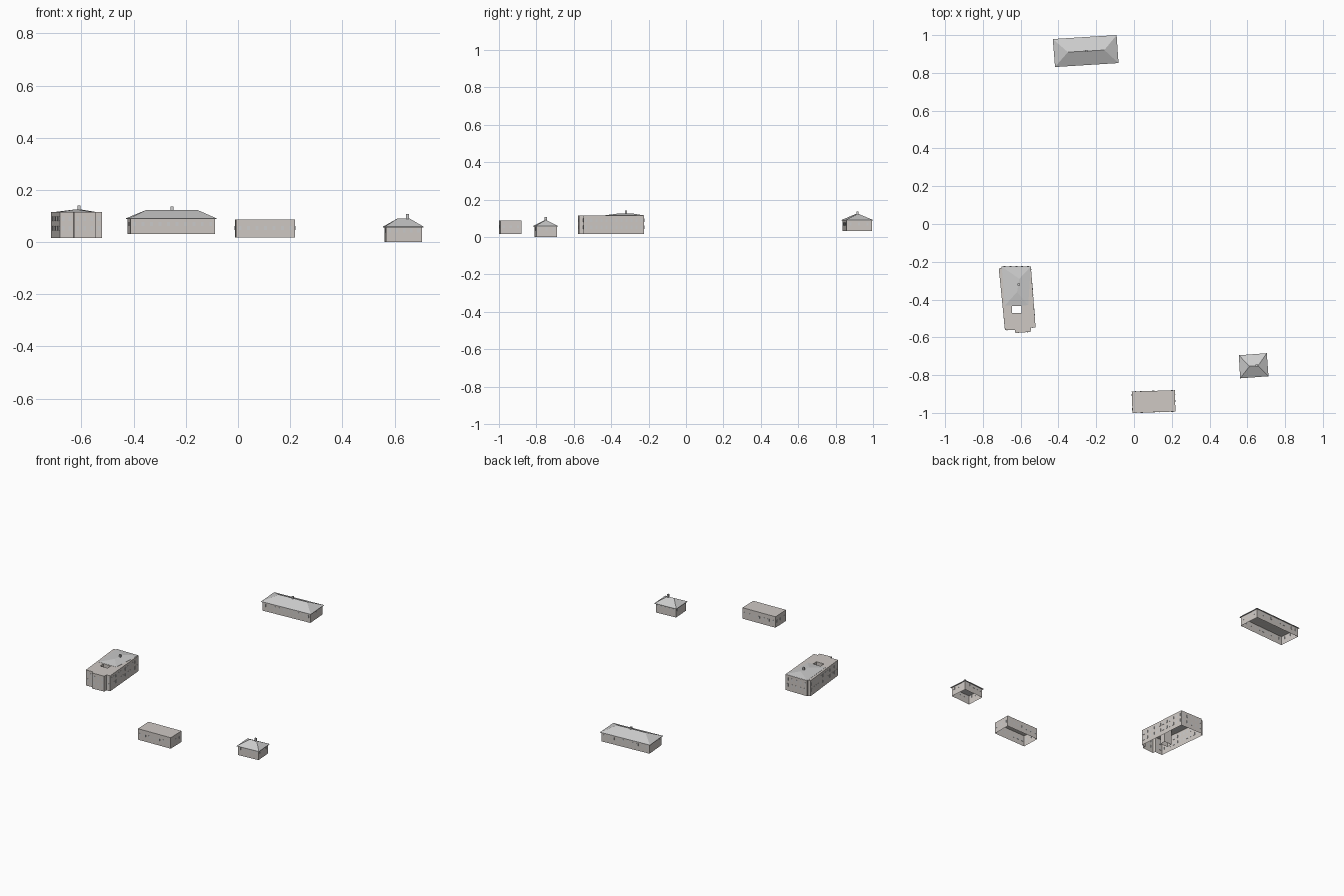
import bpy, bmesh
from mathutils import Vector

if "Cube" in bpy.data.objects:
    bpy.data.objects.remove(bpy.data.objects["Cube"])

wall_mat = bpy.data.materials.new("warm_grey_wall")
wall_mat.diffuse_color = (0.62, 0.58, 0.55, 1)
wall_mat.use_nodes = True
wall_mat.node_tree.nodes["Principled BSDF"].inputs["Base Color"].default_value = wall_mat.diffuse_color


def finish(bm, name, mat=None):
    bmesh.ops.recalc_face_normals(bm, faces=bm.faces)
    me = bpy.data.meshes.new(name)
    bm.to_mesh(me)
    bm.free()
    ob = bpy.data.objects.new(name, me)
    bpy.context.collection.objects.link(ob)
    if mat:
        me.materials.append(mat)
    return ob


def inset(poly, d):
    """Shrink a four-cornered outline towards its middle."""
    c = sum((Vector(p) for p in poly), Vector((0, 0))) / len(poly)
    u = (Vector(poly[1]) - Vector(poly[0])).normalized()
    v = Vector((-u.y, u.x))
    out = []
    for p in poly:
        r = Vector(p) - c
        a, b = r.dot(u), r.dot(v)
        out.append(c + u * (a - d * (1 if a > 0 else -1)) + v * (b - d * (1 if b > 0 else -1)))
    return out


def shell(name, poly, z0, z1, hole=None):
    """Thin walls, open below, with a flat top that may have a light well."""
    bm = bmesh.new()
    rim = []
    for loop in [poly] + ([hole] if hole else []):
        lo = [bm.verts.new((*p, z0)) for p in loop]
        hi = [bm.verts.new((*p, z1)) for p in loop]
        for i in range(len(loop)):
            j = (i + 1) % len(loop)
            bm.faces.new((lo[i], lo[j], hi[j], hi[i]))
            rim.append(bm.edges.get((hi[i], hi[j])))
    bmesh.ops.triangle_fill(bm, edges=rim, use_beauty=True)
    return finish(bm, name, wall_mat)


def hip_roof(name, poly, ridge, z, top, t=0.003):
    """Hip roof; poly starts front-left, counter-clockwise, ridge joins sides 3-0 and 1-2."""
    bm = bmesh.new()
    lo = [bm.verts.new((*p, z - t)) for p in poly]
    hi = [bm.verts.new((*p, z)) for p in poly]
    a, b = [bm.verts.new((*p, top)) for p in ridge]
    bm.faces.new(lo)
    for i in range(4):
        j = (i + 1) % 4
        bm.faces.new((lo[i], lo[j], hi[j], hi[i]))
    bm.faces.new((hi[0], hi[1], b, a))
    bm.faces.new((hi[1], hi[2], b))
    bm.faces.new((hi[2], hi[3], a, b))
    bm.faces.new((hi[3], hi[0], a))
    return finish(bm, name)


def add_box(bm, c, u, size):
    v = Vector((-u.y, u.x))
    vs = bmesh.ops.create_cube(bm, size=1)["verts"]
    for w in vs:
        p = u * (w.co.x * size[0]) + v * (w.co.y * size[1])
        w.co = Vector((c[0] + p.x, c[1] + p.y, c[2] + w.co.z * size[2]))


def chimney(name, x, y, z0, z1, s=0.011):
    bm = bmesh.new()
    add_box(bm, (x, y, (z0 + z1) / 2), Vector((1, 0)), (s, s, z1 - z0))
    finish(bm, name)


def windows(name, sides, zs, w, h):
    """Rows of windows; sides are (start, end, count)."""
    bm = bmesh.new()
    for p, q, n in sides:
        p, q = Vector(p), Vector(q)
        for i in range(n):
            c = p.lerp(q, (i + 0.5) / n)
            for z in zs:
                add_box(bm, (c.x, c.y, z), (q - p).normalized(), (w, 0.002, h))
    finish(bm, name)


def around(poly, counts):
    return [(poly[i], poly[(i + 1) % len(poly)], n) for i, n in enumerate(counts) if n]


# Long hip-roofed building at the back
eave = [(-0.418, 0.831), (-0.082, 0.852), (-0.092, 1.0), (-0.43, 0.979)]
body = inset(eave, 0.006)
shell("long_house_walls", body, 0.032, 0.088)
hip_roof("long_house_roof", eave, [(-0.35, 0.91), (-0.157, 0.921)], 0.091, 0.124)
chimney("long_house_chimney", -0.253, 0.916, 0.115, 0.136)
windows("long_house_windows", around(body, (10, 3, 10, 3)), [0.07], 0.011, 0.016)

# Small hip-roofed house at front right
eave = [(0.562, -0.817), (0.712, -0.806), (0.703, -0.684), (0.555, -0.695)]
body = inset(eave, 0.006)
shell("small_house_walls", body, 0.0, 0.057)
hip_roof("small_house_roof", eave, [(0.612, -0.753), (0.657, -0.75)], 0.059, 0.091)
chimney("small_house_chimney", 0.65, -0.75, 0.08, 0.107)
windows("small_house_windows", around(body, (5, 3, 5, 3)), [0.044], 0.010, 0.016)

# Flat-roofed block at the front
body = [(-0.008, -1.0), (0.219, -0.993), (0.217, -0.88), (-0.012, -0.887)]
shell("flat_block", body, 0.017, 0.087)
windows("flat_block_windows", around(body, (7, 3, 7, 3)), [0.054], 0.012, 0.014)

# Large two-storey building with light well
body = [(-0.683, -0.562), (-0.631, -0.56), (-0.628, -0.577), (-0.547, -0.571),
        (-0.546, -0.549), (-0.521, -0.547), (-0.546, -0.224), (-0.700, -0.224),
        (-0.701, -0.233), (-0.716, -0.235)]
well = [(-0.647, -0.47), (-0.595, -0.47), (-0.595, -0.434), (-0.647, -0.434)]
shell("large_house_walls", body, 0.016, 0.115, well)
windows("large_house_windows", around(body, (2, 0, 3, 0, 1, 12, 5, 0, 0, 12)),
        [0.09, 0.053], 0.011, 0.018)
# The ridge of this roof runs front to back
hip_roof("large_house_roof",
         [(-0.56, -0.43), (-0.547, -0.226), (-0.70, -0.226), (-0.684, -0.432)],
         [(-0.619, -0.36), (-0.607, -0.29)], 0.116, 0.126, 0.002)
chimney("large_house_chimney", -0.61, -0.32, 0.12, 0.141)
